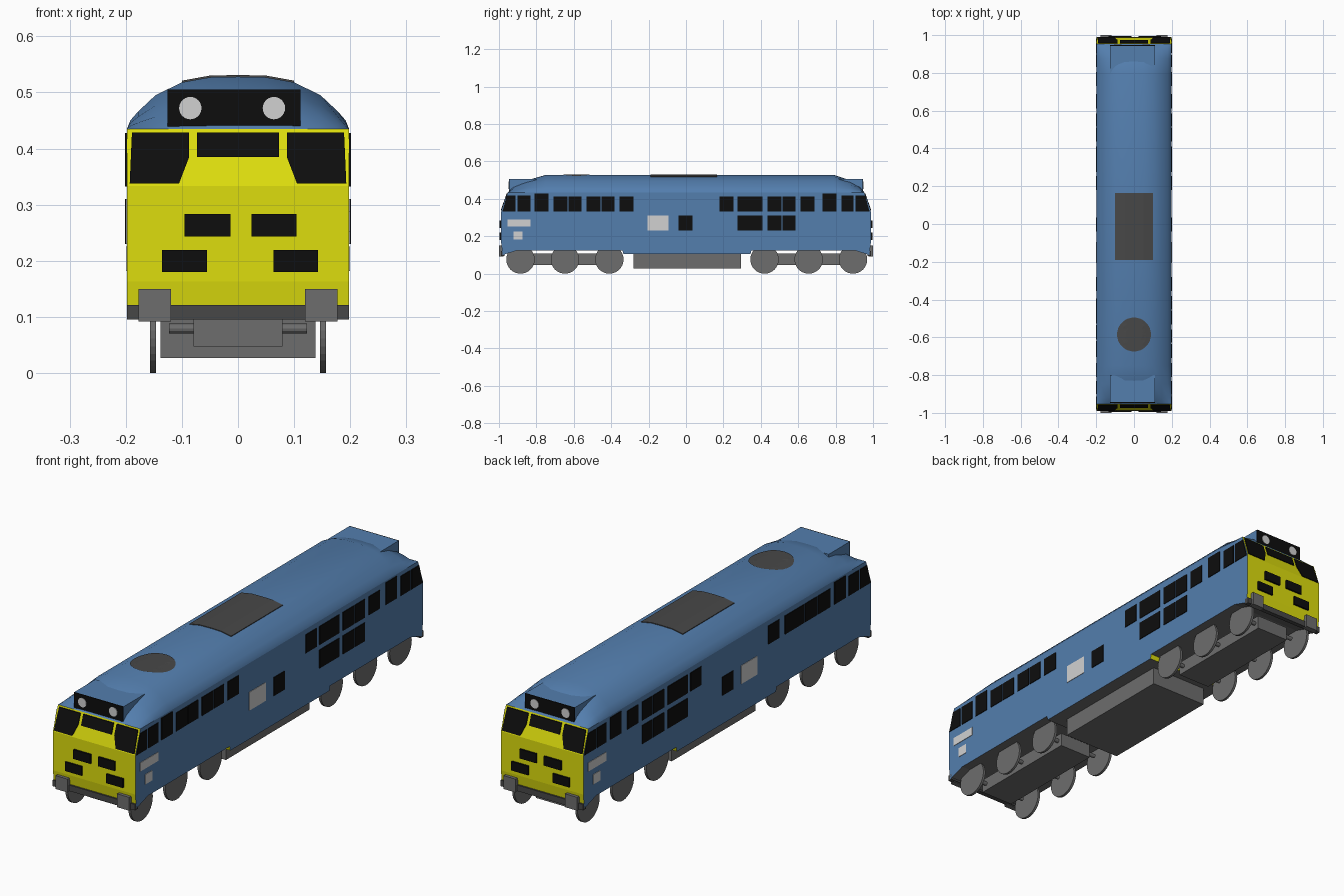
import bpy, bmesh, math
from mathutils import Vector

if "Cube" in bpy.data.objects:
    bpy.data.objects.remove(bpy.data.objects["Cube"])


def material(name, r, g, b):
    m = bpy.data.materials.new(name)
    m.diffuse_color = (r, g, b, 1)
    m.use_nodes = True
    m.node_tree.nodes["Principled BSDF"].inputs["Base Color"].default_value = m.diffuse_color
    return m


BLUE = material("body_blue", 0.087, 0.209, 0.423)
YELLOW = material("warning_yellow", 0.73, 0.73, 0.004)
GREY = material("running_gear_grey", 0.155, 0.155, 0.155)
DARK = material("dark_grey", 0.064, 0.064, 0.064)
BLACK = material("glass_black", 0.004, 0.004, 0.004)
LIGHT = material("light_grey", 0.64, 0.64, 0.64)


def finish(name, bm, *mats, smooth=False):
    bmesh.ops.recalc_face_normals(bm, faces=bm.faces)
    me = bpy.data.meshes.new(name)
    bm.to_mesh(me)
    bm.free()
    ob = bpy.data.objects.new(name, me)
    bpy.context.collection.objects.link(ob)
    for m in mats:
        me.materials.append(m)
    if smooth:
        bpy.context.view_layer.objects.active = ob
        ob.select_set(True)
        bpy.ops.object.shade_smooth_by_angle(angle=math.radians(35))
        ob.select_set(False)
    return ob


def extrude_polygons(name, polygons, vec, mat):
    """Extrude flat outlines along a vector, all in one object."""
    bm = bmesh.new()
    vec = Vector(vec)
    for pts in polygons:
        a = [bm.verts.new(Vector(p)) for p in pts]
        b = [bm.verts.new(Vector(p) + vec) for p in pts]
        bm.faces.new(a)
        bm.faces.new(b[::-1])
        for i in range(len(a)):
            j = (i + 1) % len(a)
            bm.faces.new((a[i], a[j], b[j], b[i]))
    return finish(name, bm, mat)


def box(name, x0, x1, y0, y1, z0, z1, mat):
    return extrude_polygons(name, [[(x0, y0, z0), (x1, y0, z0), (x1, y1, z0), (x0, y1, z0)]],
                            (0, 0, z1 - z0), mat)


def rod(name, x0, x1, y, z, r, segs, mat):
    ring = [(x0, y + r * math.cos(2 * math.pi * k / segs), z + r * math.sin(2 * math.pi * k / segs))
            for k in range(segs)]
    return extrude_polygons(name, [ring], (x1 - x0, 0, 0), mat)


def rect(a0, a1, z0, z1):
    return [(a0, z0), (a1, z0), (a1, z1), (a0, z1)]


# Body shell: side outline extruded across the width
outline = [(-.98, .10), (-.988, .163), (-.988, .333), (-.953, .435), (.953, .435), (.988, .333),
           (.988, .163), (.98, .10), (.9, .125), (.35, .125), (.345, .105), (-.335, .105),
           (-.34, .125), (-.9, .125)]
body = extrude_polygons("body", [[(-.198, y, z) for y, z in outline]], (.396, 0, 0), BLUE)
body.data.materials.append(YELLOW)
body.data.materials.append(GREY)
for p in body.data.polygons:
    if abs(p.normal.y) > 0.7:
        p.material_index = 1
    elif p.normal.z < -0.5:
        p.material_index = 2

# Roof: cross-section lofted along the length, sinking at both ends
half = [(.198, .435), (.192, .45), (.178, .466), (.147, .495), (.1, .518), (.05, .527), (0, .528)]
section = half + [(-x, z) for x, z in half[-2::-1]]
stations = [(-.953, 0), (-.92, .36), (-.847, .7), (-.75, 1), (.79, 1), (.875, .7), (.93, .36), (.953, 0)]
bm = bmesh.new()
rows = [[bm.verts.new((x, y, .435 + s * (z - .435))) for x, z in section] for y, s in stations]
for a, b in zip(rows, rows[1:]):
    for i in range(len(section) - 1):
        bm.faces.new((a[i], a[i + 1], b[i + 1], b[i]))
roof = finish("roof", bm, BLUE, smooth=True)
if roof.data.polygons[len(section) * 3].normal.z < 0:
    roof.data.flip_normals()


def roof_z(x):
    """Roof height at a distance from the centre line."""
    for (xa, za), (xb, zb) in zip(half, half[1:]):
        if xb <= abs(x) <= xa:
            return zb + (za - zb) * (abs(x) - xb) / (xa - xb)
    return .435


# Roof grille panel, following the roof curve
across = [-.1, -.05, 0, .05, .1]
curve = [(x, -.19, roof_z(x) + .003) for x in across] + [(x, -.19, roof_z(x) - .003) for x in across[::-1]]
extrude_polygons("roof_grille", [curve], (0, .355, 0), DARK)

# Round roof fan, also draped on the roof
bm = bmesh.new()
bmesh.ops.create_circle(bm, cap_ends=True, cap_tris=True, segments=32, radius=.09)
bmesh.ops.subdivide_edges(bm, edges=bm.edges[:], cuts=3, use_grid_fill=True)
for v in bm.verts:
    v.co = Vector((v.co.x, v.co.y - .585, roof_z(v.co.x) + .003))
fan = finish("roof_fan", bm, DARK)
if fan.data.polygons[0].normal.z < 0:
    fan.data.flip_normals()

# Cab ends, mirrored front to back
for e, end in ((-1, "front"), (1, "back")):
    def face(pts, y):
        return [(x, e * y, z) for x, z in pts]

    def raked(pts):
        return [(x, e * (.987 - (z - .333) * .343), z) for x, z in pts]

    def ebox(name, x0, x1, ya, yb, z0, z1, mat):
        box(end + "_" + name, x0, x1, e * ya, e * yb, z0, z1, mat)

    side_pane = [(.087, .429), (.087, .385), (.105, .338), (.193, .338), (.189, .429)]
    panes = [side_pane, [(-x, z) for x, z in side_pane], rect(-.073, .073, .385, .429)]
    extrude_polygons(end + "_windscreens", [raked(p) for p in panes], (0, e * .005, 0), BLACK)
    vents = [rect(-.095, -.013, .243, .283), rect(.024, .104, .243, .283),
             rect(-.135, -.055, .18, .219), rect(.063, .143, .18, .219)]
    extrude_polygons(end + "_nose_vents", [face(p, .987) for p in vents], (0, e * .009, 0), BLACK)
    ebox("buffer_beam", -.198, .198, .97, .99, .095, .121, DARK)
    for x in (-.148, .148):
        ebox("buffer", x - .029, x + .029, .975, 1.0, .092, .15, GREY)
    # Roof light box with black panel and two lamps
    ebox("light_box", -.126, .111, .80, .943, .437, .505, BLUE)
    ebox("light_panel", -.126, .111, .942, .947, .439, .505, BLACK)
    lamps = [[(cx + .02 * math.cos(math.pi * k / 12), .472 + .02 * math.sin(math.pi * k / 12))
              for k in range(24)] for cx in (-.085, .064)]
    extrude_polygons(end + "_lamps", [face(p, .946) for p in lamps], (0, e * .003, 0), LIGHT)

# Side windows: panes shared by both sides, then the panes that differ
shared = [[(-.982, .332), (-.912, .332), (-.912, .417), (-.958, .417)],
          [(.982, .332), (.906, .332), (.906, .417), (.958, .417)]]
shared += [rect(a, b, .332, .417) for a, b in ((-.9, -.832), (.832, .896))]
shared += [rect(a, b, .332, .428) for a, b in ((-.81, -.735), (.73, .805))]
shared += [rect(a, b, .332, .412) for a, b in ((-.356, -.281), (.179, .254), (.612, .687))]
shared += [rect(a, b, z, z + .08) for z in (.23, .332)
           for a, b in ((.275, .409), (.436, .511), (.516, .586))]
shared.append(rect(-.04, .035, .23, .31))
own = {1: ((-.709, -.634), (-.628, -.559), (-.532, -.457), (-.452, -.382)),
       -1: ((-.705, -.62), (-.612, -.535), (-.528, -.395))}
for s, side in ((1, "right"), (-1, "left")):
    panes = shared + [rect(a, b, .332, .412) for a, b in own[s]]
    extrude_polygons(side + "_windows", [[(s * .197, y, z) for y, z in p] for p in panes],
                     (s * .004, 0, 0), BLACK)
    # Pale side panels sit at the front on the right and at the back on the left
    plates = [rect(-.206, -.094, .23, .31)]
    plates += [[(-s * y, z) for y, z in p] for p in
               (rect(.832, .955, .251, .289), rect(.874, .922, .182, .225))]
    extrude_polygons(side + "_pale_panels", [[(s * .197, y, z) for y, z in p] for p in plates],
                     (s * .003, 0, 0), LIGHT)

# Underframe tank, bogies, axles and wheels
box("underframe_tank", -.138, .138, -.28, .295, .027, .106, GREY)
for name, y0, wheels in (("front", -.647, (-.885, -.647, -.41)), ("back", .656, (.42, .656, .893))):
    box(name + "_bogie", -.079, .079, y0 - .26, y0 + .26, .047, .107, GREY)
    for y in wheels:
        rod(name + "_axle", -.123, .123, y, .079, .009, 12, GREY)
        for s in (-1, 1):
            rod(name + "_wheel", s * .146, s * .157, y, .076, .076, 32, GREY)
